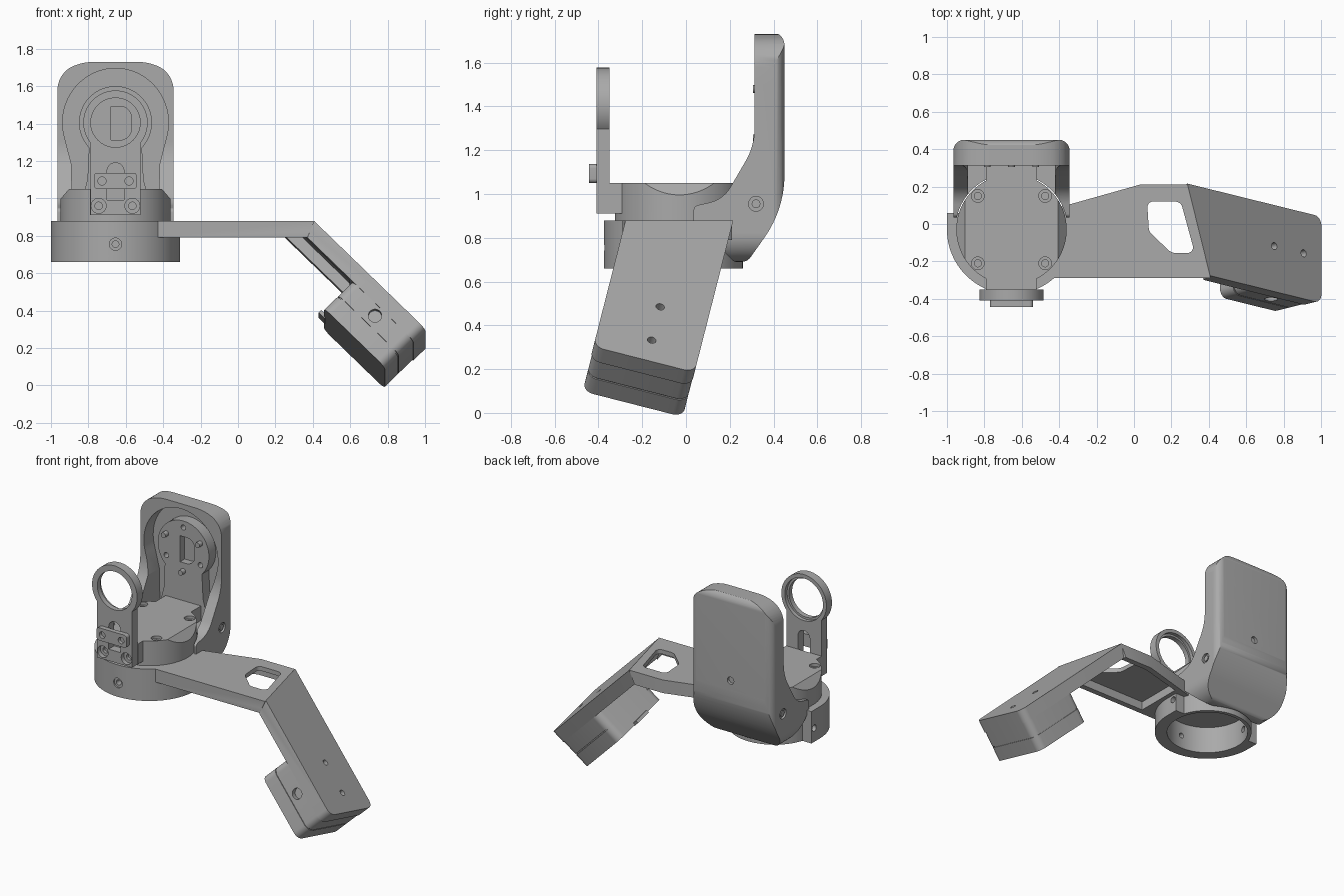
import bpy, bmesh
from math import sin, cos, tan, pi, radians, acos
from mathutils import Vector, Matrix

if "Cube" in bpy.data.objects:
    bpy.data.objects.remove(bpy.data.objects["Cube"])

grey = bpy.data.materials.new("mid grey plastic")
grey.use_nodes = True
COLOR = (0.40, 0.40, 0.40, 1)
grey.diffuse_color = COLOR
grey.node_tree.nodes["Principled BSDF"].inputs["Base Color"].default_value = COLOR

CX, CY = -0.655, -0.03          # axis of the turntable
HUB_Z = 1.405                   # height of the pivot axis
# Drawing planes: (p, q, h) -> world
XY = Matrix.Identity(4)
XZ = Matrix(((1, 0, 0, CX), (0, 0, 1, 0), (0, 1, 0, 0), (0, 0, 0, 1)))
YZ = Matrix(((0, 0, 1, CX), (1, 0, 0, 0), (0, 1, 0, 0), (0, 0, 0, 1)))
HUB = Matrix.Translation((CX, CY, 0))
# Frame of the sloping end of the arm
SLOPE = Matrix.Rotation(radians(-14.3), 4, 'X') @ Matrix.Rotation(radians(45), 4, 'Y')
TOP = 0.842                     # height of the sloping plate in its own frame


def rounded(corners, steps=8):
    """Polygon from (p, q, radius) corners, with filleted corners."""
    out = []
    for i, (p, q, r) in enumerate(corners):
        c = Vector((p, q))
        a = (Vector(corners[i - 1][:2]) - c).normalized()
        b = (Vector(corners[(i + 1) % len(corners)][:2]) - c).normalized()
        if r == 0:
            out.append(c)
            continue
        half = acos(max(-1, min(1, a.dot(b)))) / 2
        mid = c + (a + b).normalized() * (r / sin(half))
        start, end = c + a * (r / tan(half)) - mid, c + b * (r / tan(half)) - mid
        for k in range(steps + 1):
            out.append(mid + start.normalized().slerp(end.normalized(), k / steps) * r)
    return out


def rect(p0, p1, q0, q1, r=0):
    return rounded([(p0, q0, r), (p1, q0, r), (p1, q1, r), (p0, q1, r)])


def disc(p, q, r, n=64):
    return [(p + r * cos(2 * pi * i / n), q + r * sin(2 * pi * i / n)) for i in range(n)]


def prism(name, pts, lo, hi, frame=XY, miter=None):
    bm = bmesh.new()
    face = bm.faces.new([bm.verts.new((p[0], p[1], lo)) for p in pts])
    ext = bmesh.ops.extrude_face_region(bm, geom=[face])
    for v in ext["geom"]:
        if isinstance(v, bmesh.types.BMVert):
            v.co.z = hi
    bm.transform(frame)
    if miter:                   # trim everything on the positive side
        cut = bmesh.ops.bisect_plane(bm, geom=bm.verts[:] + bm.edges[:] + bm.faces[:],
                                     plane_co=miter[0], plane_no=miter[1], clear_outer=True)
        bmesh.ops.holes_fill(bm, edges=[e for e in cut["geom_cut"] if isinstance(e, bmesh.types.BMEdge)])
    bmesh.ops.recalc_face_normals(bm, faces=bm.faces[:])
    mesh = bpy.data.meshes.new(name)
    bm.to_mesh(mesh)
    bm.free()
    mesh.materials.append(grey)
    obj = bpy.data.objects.new(name, mesh)
    bpy.context.collection.objects.link(obj)
    return obj


def combine(obj, other, op='DIFFERENCE'):
    mod = obj.modifiers.new("cut", 'BOOLEAN')
    mod.operation, mod.solver, mod.object = op, 'EXACT', other
    bpy.context.view_layer.objects.active = obj
    bpy.ops.object.modifier_apply(modifier=mod.name)
    bpy.data.objects.remove(other)


def cut(obj, pts, lo, hi, frame=XY):
    combine(obj, prism("cutter", pts, lo, hi, frame))


def join(obj, pts, lo, hi, frame=XY):
    combine(obj, prism("piece", pts, lo, hi, frame), 'UNION')


# Base ring: full inner ring, thicker clamp around the front half
base = prism("base_ring", disc(0, 0, 0.29, 96), 0.66, 0.88, HUB)
clamp = [(0.345 * cos(a), 0.345 * sin(a)) for a in [pi + pi * i / 48 for i in range(49)]]
join(base, clamp + [(0.345, 0.09), (-0.345, 0.09)], 0.66, 0.88, HUB)
cut(base, disc(0, 0, 0.265, 96), 0.6, 0.85, HUB)
cut(base, disc(0, 0.755, 0.033, 24), -0.5, -0.365, XZ)
cut(base, disc(0, 0.755, 0.018, 24), -0.5, -0.2, XZ)
cut(base, disc(0.03, 0.755, 0.022, 24), -0.5, 0.5, YZ)

# Turntable drum with sloped flanks and mounting tabs
drum = prism("turntable", disc(0, 0, 0.295, 96), 0.87, 1.05, HUB)
join(drum, rect(-0.135, 0.135, -0.32, -0.2), 0.91, 1.05, HUB)
join(drum, rect(-0.135, 0.135, 0.2, 0.38), 0.91, 1.05, HUB)
for s in (-1, 1):
    cut(drum, [(s * 0.24, 1.06), (s * 0.30, 0.99), (s * 0.4, 0.99), (s * 0.4, 1.06)], -0.31, 0.25, XZ)
    for t in (-1, 1):
        cut(drum, disc(s * 0.18, t * 0.18, 0.034, 24), 1.03, 1.1, HUB)
        cut(drum, disc(s * 0.18, t * 0.18, 0.019, 24), 0.95, 1.1, HUB)

# Front bracket with bearing eye
eye = prism("front_bracket", disc(0, HUB_Z, 0.172, 72), -0.41, -0.35, XZ)
join(eye, rect(-0.133, 0.133, 0.91, 1.32), -0.41, -0.35, XZ)
cut(eye, disc(0, HUB_Z, 0.132, 64), -0.5, -0.3, XZ)
cut(eye, disc(0, HUB_Z, 0.146, 64), -0.375, -0.3, XZ)
cut(eye, rounded([(-0.045, 0.99, 0), (0.045, 0.99, 0), (0.045, 1.19, 0.044), (-0.045, 1.19, 0.044)]),
    -0.5, -0.3, XZ)
for s in (-1, 1):
    cut(eye, disc(s * 0.09, 0.96, 0.04, 24), -0.5, -0.38, XZ)
    cut(eye, disc(s * 0.09, 0.96, 0.02, 24), -0.5, -0.36, XZ)

# Cable clamp on the bracket
clip = prism("cable_clamp", rect(-0.115, 0.115, 1.05, 1.137, 0.02), -0.443, -0.41, XZ)
for s in (-1, 1):
    cut(clip, disc(s * 0.072, 1.093, 0.022, 24), -0.5, -0.42, XZ)

# Rear shell: side profile, front outline and plan outline intersected
side = rounded([(0.313, 1.74, 0), (0.45, 1.74, 0.06), (0.45, 0.93, 0.5), (0.28, 0.69, 0.05),
                (0.22, 0.69, 0.03), (0.035, 0.87, 0.02), (0.035, 0.945, 0.025),
                (0.17, 0.975, 0.15), (0.313, 1.22, 0.3)], 12)
shell = prism("rear_shell", side, -0.4, 0.4, YZ)
outline = rounded([(-0.31, 0.69, 0.13), (0.31, 0.69, 0.13), (0.31, 1.5, 0), (0.31, 1.68, 0.14),
                   (0.16, 1.73, 0.3), (-0.16, 1.73, 0.3), (-0.31, 1.68, 0.14), (-0.31, 1.5, 0)], 10)
combine(shell, prism("outline", outline, -0.2, 0.6, XZ), 'INTERSECT')
plan = rounded([(-0.311, -0.2, 0), (0.311, -0.2, 0), (0.311, 0.451, 0.06), (-0.311, 0.451, 0.06)])
combine(shell, prism("plan", plan, 0.5, 1.9, Matrix.Translation((CX, 0, 0))), 'INTERSECT')
cavity = [(0.283 * cos(a), HUB_Z + 0.29 * sin(a)) for a in [-0.3 + (pi + 0.6) * i / 40 for i in range(41)]]
cavity += [(-0.235, 1.18), (-0.232, 0.95), (0.232, 0.95), (0.235, 1.18)]
cut(shell, cavity, 0.0, 0.415, XZ)
cut(shell, disc(0, 0, 0.3, 96), 0.5, 1.3, HUB)
cut(shell, disc(0.32, 0.955, 0.034, 24), 0.295, 0.5, YZ)
cut(shell, disc(0.32, 0.955, 0.034, 24), -0.5, -0.295, YZ)
cut(shell, disc(0, 1.15, 0.025, 24), 0.43, 0.6, XZ)
for s in (-1, 1):
    prism("side_screw", disc(0.32, 0.955, 0.02, 16), s * 0.28, s * 0.306, YZ)

# Motor mount inside the shell
mount = prism("motor_mount", disc(0, HUB_Z, 0.195, 72), 0.34, 0.42, XZ)
join(mount, [(-0.19, 0.95), (0.19, 0.95), (0.15, 1.1), (0.14, 1.3), (-0.14, 1.3), (-0.15, 1.1)],
     0.34, 0.42, XZ)
cut(mount, rounded([(-0.025, 1.312, 0), (0.085, 1.312, 0.06), (0.085, 1.492, 0.06), (-0.025, 1.492, 0)]),
    0.3, 0.39, XZ)
for i in range(6):
    a = radians(30 + 60 * i)
    spot = (0.15 * cos(a), HUB_Z + 0.15 * sin(a))
    if i % 2:
        cut(mount, disc(*spot, 0.018, 20), 0.3, 0.4, XZ)
    else:
        prism("mount_bolt", disc(*spot, 0.018, 20), 0.305, 0.36, XZ)

# Arm: flat part and sloping part mitred at the bend
normal = SLOPE.to_3x3() @ Vector((0, 0, 1))
miter = (Vector((0.41, -0.29, 0.88)), normal - Vector((0, 0, 1)))
back_miter = (miter[0], -miter[1])
flat = [(-0.45, -0.29), (0.8, -0.29), (0.8, 0.21), (0.03, 0.21), (-0.45, 0.075)]
tail = rounded([(-0.9, -0.485, 0), (0.575, -0.485, 0.05), (0.575, -0.008, 0.05), (-0.9, -0.008, 0)])
arm = prism("arm", flat, 0.79, 0.88, miter=miter)
combine(arm, prism("slope", tail, TOP - 0.09, TOP, SLOPE, back_miter), 'UNION')
flat_pocket = [(-0.28, -0.25), (0.8, -0.25), (0.8, 0.17), (0.04, 0.17), (-0.28, 0.085)]
pocket = prism("pocket", flat_pocket, 0.7, 0.85, miter=miter)
combine(pocket, prism("pocket_slope", rect(-0.9, 0.09, -0.445, -0.05), TOP - 0.2, TOP - 0.03,
                      SLOPE, back_miter), 'UNION')
combine(arm, pocket)
window = rounded([(0.07, 0.12, 0.03), (0.25, 0.12, 0.04), (0.325, -0.155, 0.03),
                  (0.2, -0.155, 0.06), (0.08, -0.04, 0.05)])
cut(arm, window, 0.4, 1.0)
cut(arm, disc(0, 0, 0.28, 96), 0.5, 1.2, HUB)
for a in (0.219, 0.441):
    cut(arm, disc(a, -0.234, 0.02, 20), TOP - 0.05, 1.2, SLOPE)

# Sensor pod beneath the arm end, in two layers with a fine seam
pod_edge = rect(0.11, 0.57, -0.482, -0.01, 0.05)
upper = prism("pod_upper", pod_edge, 0.645, TOP - 0.088, SLOPE)
seam = prism("pod_seam", rect(0.116, 0.564, -0.476, -0.016, 0.045), 0.635, 0.65, SLOPE)
lower = prism("pod_lower", pod_edge, 0.54, 0.638, SLOPE)
side_hole = SLOPE @ Matrix(((1, 0, 0, 0), (0, 0, 1, 0), (0, 1, 0, 0), (0, 0, 0, 1)))
cut(upper, disc(0.333, 0.703, 0.036, 28), -0.6, -0.45, side_hole)
prism("pod_connector", rect(0.075, 0.12, -0.3, -0.18), 0.535, 0.555, SLOPE)

# Smooth round walls, keep hard edges
for obj in bpy.data.objects:
    if obj.type == 'MESH' and grey.name in obj.data.materials:
        bpy.ops.object.select_all(action='DESELECT')
        obj.select_set(True)
        bpy.context.view_layer.objects.active = obj
        bpy.ops.object.shade_smooth_by_angle(angle=radians(30))
